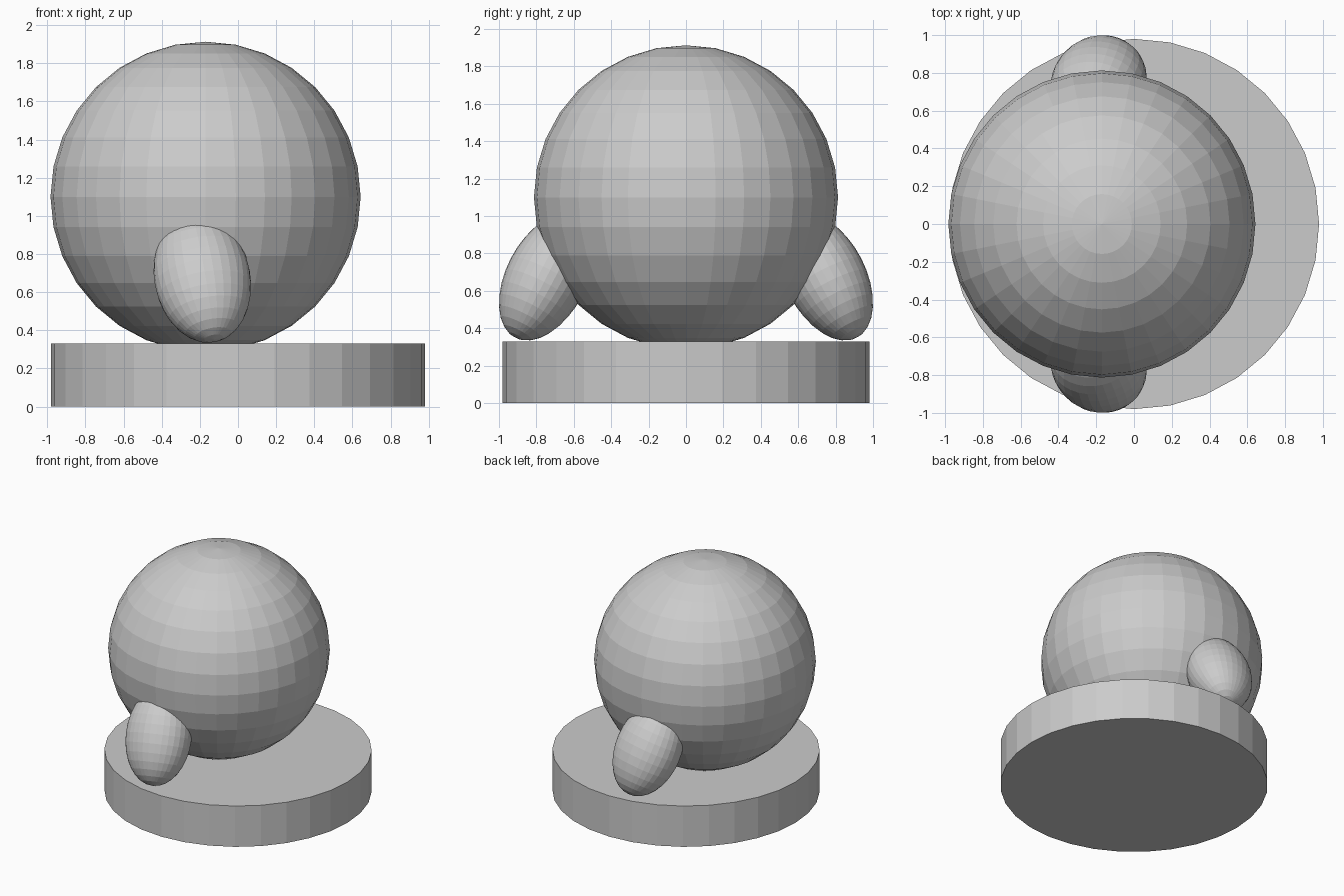
import bpy
import bmesh
from math import radians
from mathutils import Matrix, Vector

cube = bpy.data.objects.get("Cube")
if cube:
    bpy.data.objects.remove(cube, do_unlink=True)

grey = bpy.data.materials.new("plain_grey")
grey.use_nodes = True
grey.diffuse_color = (0.6, 0.6, 0.6, 1)
grey.node_tree.nodes["Principled BSDF"].inputs["Base Color"].default_value = (0.6, 0.6, 0.6, 1)


def add_object(name, bm):
    mesh = bpy.data.meshes.new(name)
    bmesh.ops.recalc_face_normals(bm, faces=bm.faces)
    bm.to_mesh(mesh)
    bm.free()
    mesh.materials.append(grey)
    obj = bpy.data.objects.new(name, mesh)
    bpy.context.collection.objects.link(obj)
    return obj


def add_ball(name, matrix):
    bm = bmesh.new()
    bmesh.ops.create_uvsphere(bm, u_segments=32, v_segments=16, radius=1, matrix=matrix)
    return add_object(name, bm)


# Round base
bm = bmesh.new()
bmesh.ops.create_cone(bm, cap_ends=True, segments=32, radius1=0.98, radius2=0.98,
                      depth=0.33, matrix=Matrix.Translation((0, 0, 0.165)))
add_object("round_base", bm)

# Large round body, sitting off-centre on the base
add_ball("body", Matrix.Translation((-0.17, 0, 1.1)) @ Matrix.Scale(0.813, 4))

# Leaning egg-shaped arms, mirrored front to back
lean = Matrix.Rotation(radians(27.3), 4, "X") @ Matrix.Rotation(radians(-9.5), 4, "Y")
size = Matrix.Diagonal(Vector((0.252, 0.216, 0.369, 1)))
for name, side in (("back_arm", 1), ("front_arm", -1)):
    flip = Matrix.Diagonal(Vector((1, side, 1, 1)))
    add_ball(name, flip @ Matrix.Translation((-0.187, 0.745, 0.675)) @ lean @ size)
